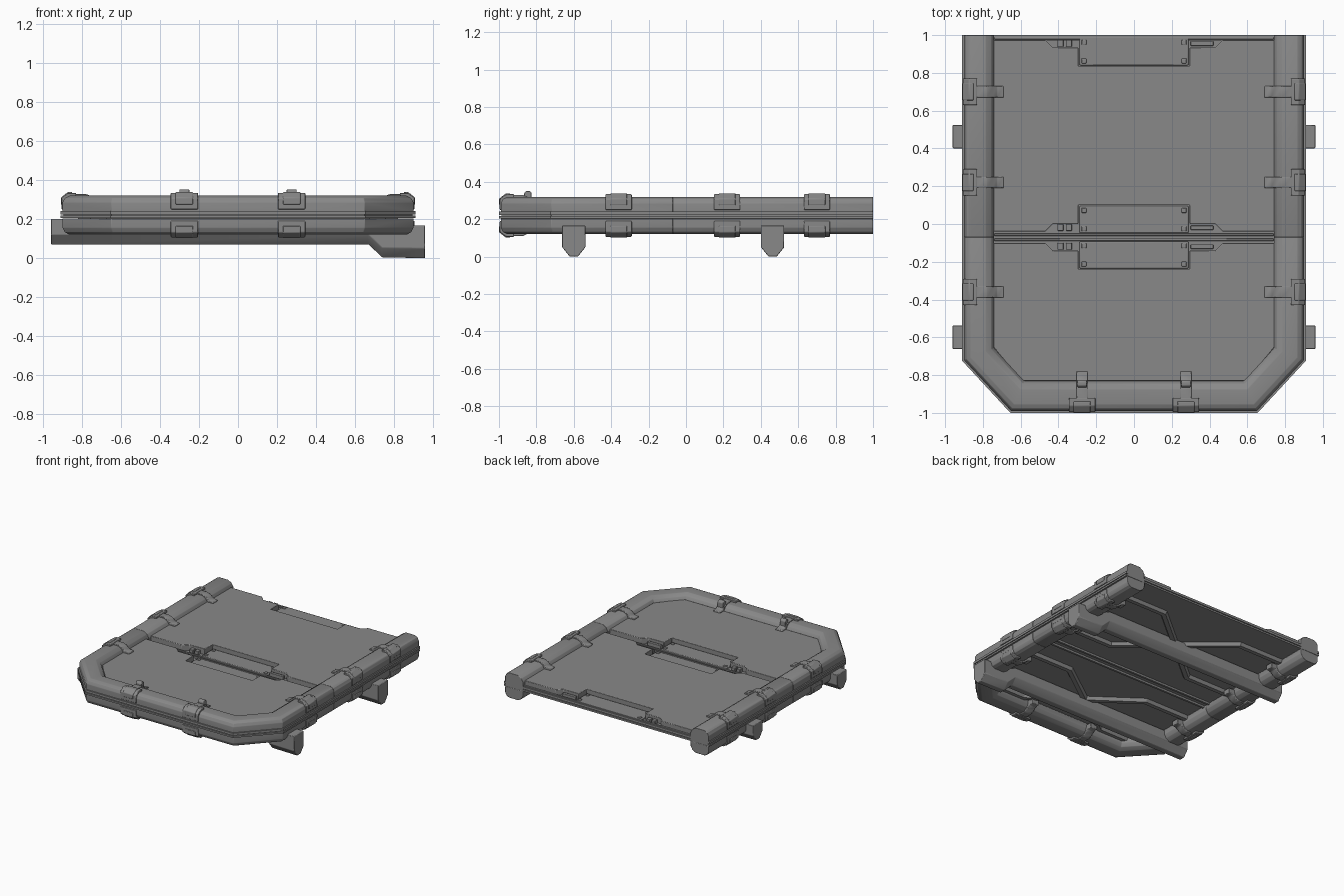
import bpy, bmesh
from math import radians
from mathutils import Vector

cube = bpy.data.objects.get("Cube")
if cube:
    bpy.data.objects.remove(cube, do_unlink=True)

metal = bpy.data.materials.new("grey_metal")
metal.use_nodes = True
grey = (0.25, 0.25, 0.25, 1)
metal.diffuse_color = grey
metal.node_tree.nodes["Principled BSDF"].inputs["Base Color"].default_value = grey
parts = []


def finish(name, bm, bevel=0.0):
    bmesh.ops.recalc_face_normals(bm, faces=bm.faces)
    mesh = bpy.data.meshes.new(name)
    bm.to_mesh(mesh)
    bm.free()
    mesh.materials.append(metal)
    obj = bpy.data.objects.new(name, mesh)
    bpy.context.collection.objects.link(obj)
    if bevel:
        mod = obj.modifiers.new("bevel", "BEVEL")
        mod.width, mod.segments, mod.limit_method = bevel, 2, "ANGLE"
        mod.angle_limit = radians(25)
    parts.append(obj)
    return obj


def loft(name, rings, bevel=0.0):
    """Skin closed rings of points and cap both ends."""
    bm = bmesh.new()
    rows = [[bm.verts.new(p) for p in ring] for ring in rings]
    n = len(rows[0])
    for a, b in zip(rows, rows[1:]):
        for i in range(n):
            bm.faces.new((a[i], a[(i + 1) % n], b[(i + 1) % n], b[i]))
    bm.faces.new(rows[0])
    bm.faces.new(rows[-1])
    return finish(name, bm, bevel)


def sweep(name, path, profile, bevel=0.0):
    """Run an (outward, height) profile along a mitred flat path."""
    pts = [Vector(p) for p in path]
    normals = []
    for a, b in zip(pts, pts[1:]):
        d = (b - a).normalized()
        normals.append(Vector((d.y, -d.x)))
    rings = []
    for i, p in enumerate(pts):
        a, b = normals[max(i - 1, 0)], normals[min(i, len(normals) - 1)]
        miter = (a + b) / (1 + a.dot(b))
        rings.append([(*(p + miter * o), z) for o, z in profile])
    return loft(name, rings, bevel)


def slab(name, outline, low, high, bevel=0.0):
    return loft(name, [[(x, y, z) for x, y in outline] for z in (low, high)], bevel)


def box(name, x0, x1, y0, y1, z0, z1, bevel=0.0):
    return slab(name, [(x0, y0), (x1, y0), (x1, y1), (x0, y1)], z0, z1, bevel)


def below(profile):
    """Reflect a profile about the middle of the frame."""
    return [(o, 0.44 - z) for o, z in profile]


def mirrored(half):
    return half + [(-x, y) for x, y in reversed(half)]


# Frame rails, open at the back
SIDE, FRONT, SEAM = 0.90, -0.99, -0.07
corner = [(-SIDE, -0.72), (-0.65, FRONT), (0.65, FRONT), (SIDE, -0.72)]
front_path = [(-SIDE, SEAM)] + corner + [(SIDE, SEAM)]
full_path = [(-SIDE, 1)] + corner + [(SIDE, 1)]
tube = [(-0.16, 0.235), (-0.16, 0.275), (-0.145, 0.302), (-0.115, 0.32),
        (-0.035, 0.32), (-0.012, 0.308), (0, 0.285), (0, 0.237)]
for level, shape in (("upper", tube), ("lower", below(tube))):
    sweep(level + "_front_rail", front_path, shape, 0.003)
    sweep(level + "_left_rail", [(SIDE, SEAM), (SIDE, 1)], shape, 0.003)
    sweep(level + "_right_rail", [(-SIDE, 1), (-SIDE, SEAM)], shape, 0.003)

# Twin flange around the middle and across the back, with a groove between
for name, out, z0, z1 in (("upper_flange", 0.01, 0.223, 0.241),
                          ("flange_core", -0.004, 0.21, 0.23),
                          ("lower_flange", 0.01, 0.204, 0.217)):
    sweep(name, full_path, [(-0.16, z0), (out, z0), (out, z1), (-0.16, z1)])
    box("rear_" + name, -0.75, 0.75, 0.97, 0.99 + out, z0, z1)

# Deck base and the two notched deck panels
slab("deck_base", mirrored([(0.76, 0.985), (0.76, -0.64), (0.6, -0.84)]), 0.205, 0.233)


def notch(edge, turn):
    """Right-hand half of a panel edge with a hatch notch."""
    return [(0.745, edge), (0.47, edge), (0.43, edge + 0.04 * turn),
            (0.295, edge + 0.04 * turn), (0.295, edge + 0.14 * turn)]


DECK = 0.28
rear_edge = notch(0.975, -1)
mid_edge = notch(-0.04, 1)
front_edge = notch(-0.10, -1)
slab("rear_deck_panel", mirrored(rear_edge[::-1] + mid_edge), 0.23, DECK, 0.004)
slab("front_deck_panel", mirrored(front_edge[::-1] + [(0.745, -0.65), (0.6, -0.83)]),
     0.23, DECK, 0.004)

# Hatch plates sunk in the notches, with corner bolts and latches
for name, y0, y1, outer in (("rear", 0.84, 0.985, 0.955), ("middle", -0.048, 0.095, -0.02),
                            ("front", -0.235, -0.092, -0.12)):
    box(name + "_hatch_plate", -0.288, 0.288, y0, y1, 0.23, 0.247, 0.005)
    for x in (-0.265, 0.265):
        for y in (y0 + 0.023, y1 - 0.023):
            box(name + "_hatch_bolt", x - 0.013, x + 0.013, y - 0.013, y + 0.013,
                0.24, 0.254, 0.004)
    for x in (-0.39, -0.345):
        box(name + "_latch", x - 0.016, x + 0.016, outer - 0.016, outer + 0.02,
            0.23, 0.262, 0.003)
    box(name + "_latch_bar", 0.3, 0.42, outer - 0.012, outer + 0.012, 0.23, 0.262, 0.003)

# Thin trim strips along the seam and the rear edge
for y in (0.984, -0.057, -0.083):
    box("deck_trim", -0.74, 0.74, y - 0.006, y + 0.006, 0.23, 0.247, 0.002)

# Clamps gripping the rails, above and below
grip = [(-0.07, 0.29), (-0.07, 0.334), (-0.028, 0.334), (0.006, 0.308),
        (0.006, 0.25), (-0.03, 0.25)]
window = [(-0.05, 0.3), (-0.05, 0.338), (-0.027, 0.338), (0.009, 0.31),
          (0.009, 0.275), (-0.03, 0.275)]
strap = [(-0.21, 0.25), (-0.21, 0.288), (-0.175, 0.294), (-0.152, 0.314),
         (-0.12, 0.329), (-0.06, 0.329), (-0.06, 0.3), (-0.15, 0.25)]
hook = [(-0.165, 0.29), (-0.165, 0.34), (-0.155, 0.352), (-0.135, 0.352),
        (-0.125, 0.34), (-0.125, 0.29)]


def clamp(name, middle, along):
    middle, along = Vector(middle), Vector(along)
    for shape, half, label in ((grip, 0.07, "grip"), (window, 0.045, "pad"),
                               (strap, 0.03, "strap")):
        path = [middle - along * half, middle + along * half]
        sweep(f"{name}_upper_{label}", path, shape, 0.004)
        sweep(f"{name}_lower_{label}", path, below(shape), 0.004)
    if along.x:
        sweep(name + "_hook", [middle - along * 0.025, middle + along * 0.025], hook, 0.004)


for y in (0.70, 0.22, -0.36):
    clamp("left_clamp", (SIDE, y), (0, 1))
    clamp("right_clamp", (-SIDE, y), (0, -1))
for x in (-0.275, 0.275):
    clamp("front_clamp", (x, FRONT), (1, 0))

# Cross beams, stepped down at the left end
for name, y in (("front_beam", -0.6), ("rear_beam", 0.463)):
    rings = []
    for x, low, high in ((-0.96, 0.07, 0.2), (0.67, 0.07, 0.2),
                         (0.74, 0.003, 0.167), (0.96, 0, 0.167)):
        half = [(0.062, high), (0.062, low + 0.05), (0.022, low)]
        rings.append([(x, y + w, z) for w, z in mirrored(half)])
    loft(name, rings, 0.004)

# Crossed braces and seam ribs under the deck
bar = [(-0.028, 0.207), (-0.016, 0.18), (0.016, 0.18), (0.028, 0.207)]
rib = [(-0.012, 0.207), (-0.008, 0.192), (0.008, 0.192), (0.012, 0.207)]
for y, rise in ((0.463, 0.3), (-0.56, 0.26)):
    for s in (-1, 1):
        sweep("deck_brace", [(0.76, y + s * rise), (0.36, y + s * rise),
                             (-0.36, y - s * rise), (-0.76, y - s * rise)], bar)
for y in (-0.04, -0.10):
    sweep("seam_rib", [(-0.76, y), (0.76, y)], rib)

# Smooth shading with sharp edges kept
bpy.ops.object.select_all(action="DESELECT")
for obj in parts:
    obj.select_set(True)
bpy.context.view_layer.objects.active = parts[0]
bpy.ops.object.shade_smooth_by_angle(angle=radians(32))
